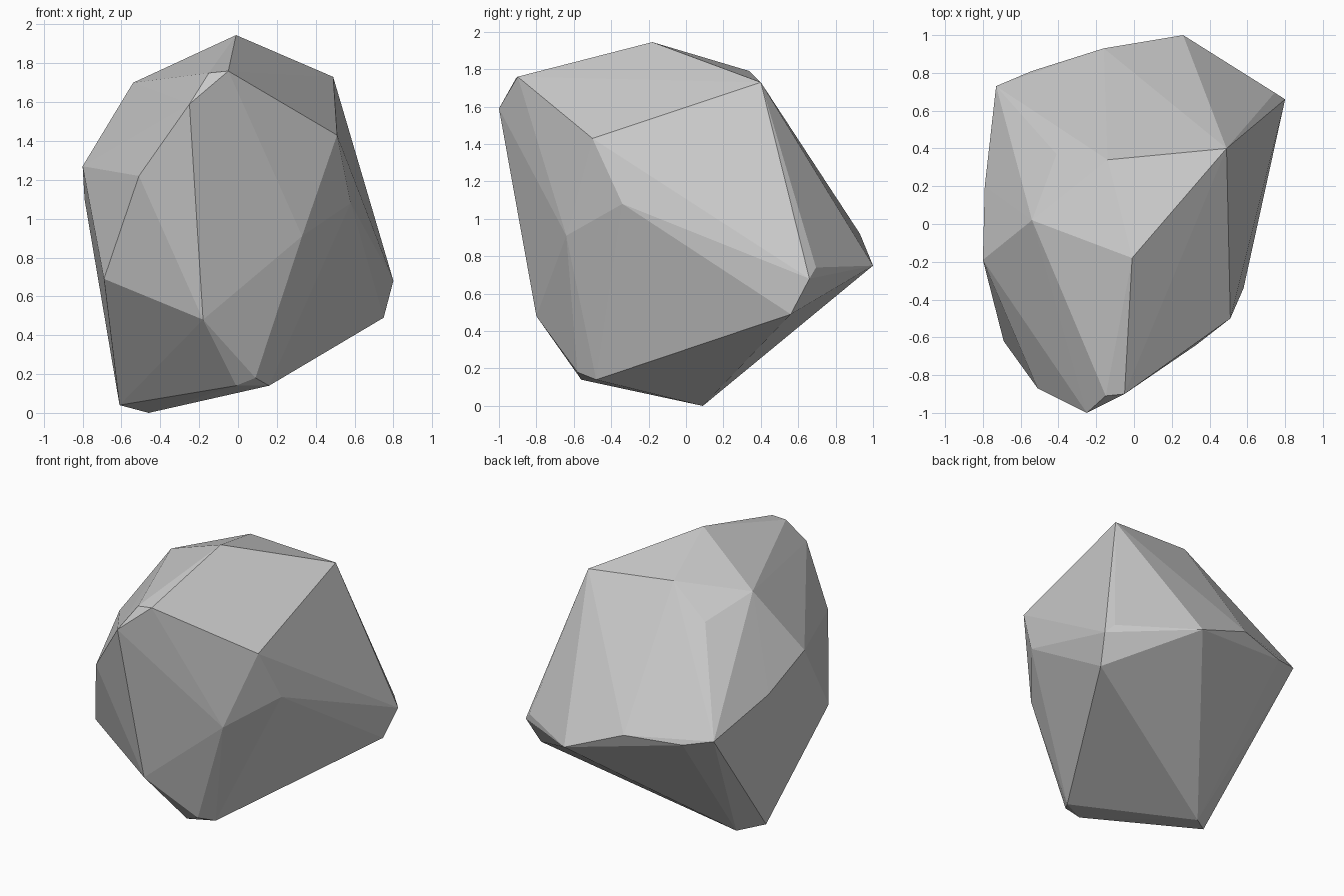
import bpy, bmesh

# Corner points of the boulder, grouped from crown to foot
crown = [(-0.01, -0.18, 1.945), (0.49, 0.40, 1.73), (-0.14, 0.34, 1.79), (-0.54, 0.02, 1.70),
         (-0.05, -0.90, 1.76), (-0.15, -0.91, 1.75), (-0.25, -1.0, 1.59), (-0.41, 0.37, 1.58)]
shoulder = [(0.51, -0.50, 1.43), (-0.80, -0.19, 1.27), (-0.51, -0.87, 1.22),
            (0.58, -0.34, 1.08), (-0.79, 0.20, 1.10)]
waist = [(0.33, -0.64, 0.91), (-0.69, -0.62, 0.69), (-0.73, 0.73, 0.95), (-0.54, 0.81, 0.905),
         (-0.16, 0.93, 0.92), (0.26, 1.0, 0.75), (0.80, 0.66, 0.68), (0.745, 0.695, 0.74)]
foot = [(0.75, 0.56, 0.49), (-0.18, -0.80, 0.48), (0.09, -0.58, 0.18), (0.16, -0.48, 0.14),
        (-0.01, -0.56, 0.14), (-0.61, -0.03, 0.04), (-0.46, 0.09, 0.0)]

# Wrap the points in a faceted convex skin
bm = bmesh.new()
for co in crown + shoulder + waist + foot:
    bm.verts.new(co)
bmesh.ops.convex_hull(bm, input=bm.verts[:])
bmesh.ops.delete(bm, geom=[v for v in bm.verts if not v.link_faces], context='VERTS')
bmesh.ops.recalc_face_normals(bm, faces=bm.faces[:])

# Boulder object, flat shaded
mesh = bpy.data.meshes.new("boulder")
bm.to_mesh(mesh)
bm.free()
boulder = bpy.data.objects.new("boulder", mesh)
bpy.context.collection.objects.link(boulder)
